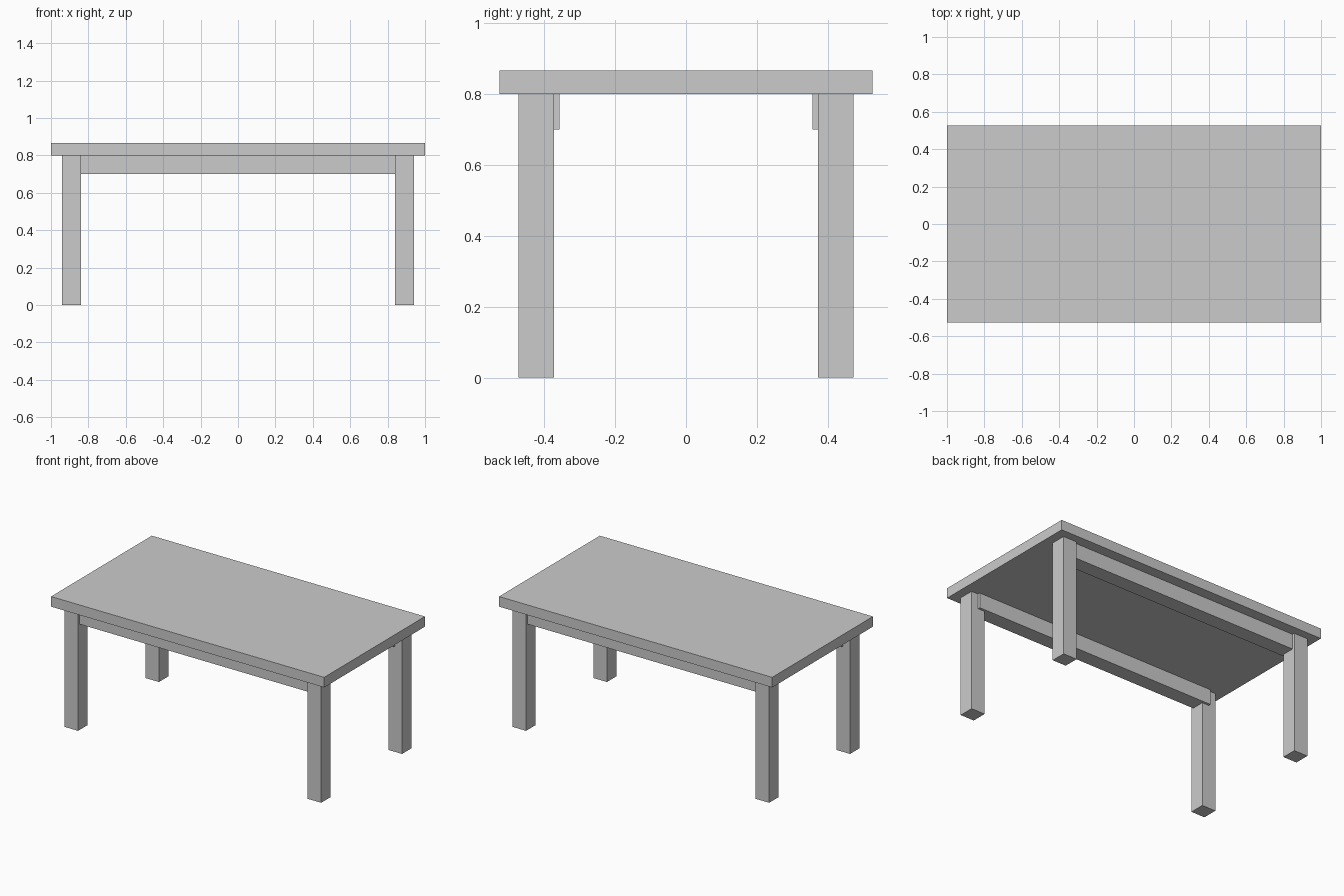
import bpy

if "Cube" in bpy.data.objects:
    bpy.data.objects.remove(bpy.data.objects["Cube"])


def box(name, size, location):
    """Axis-aligned box given full size and centre."""
    bpy.ops.mesh.primitive_cube_add(size=1, location=location)
    obj = bpy.context.object
    obj.name = name
    obj.scale = size
    bpy.ops.object.transform_apply(location=False, rotation=False, scale=True)
    return obj


LEG_H, TOP_T, LEG_W = 0.80, 0.067, 0.10

# Table top
box("table_top", (2.0, 1.054, TOP_T), (0, 0, LEG_H + TOP_T / 2))

for y_sign, side in ((-1, "front"), (1, "back")):
    # Legs at the corners
    for x_sign, end in ((-1, "left"), (1, "right")):
        box(f"{side}_{end}_leg", (LEG_W, LEG_W, LEG_H),
            (x_sign * 0.89, y_sign * 0.423, LEG_H / 2))
    # Long rail running between leg centres, set slightly inward
    box(f"{side}_rail", (1.78, 0.10, 0.10), (0, y_sign * 0.407, LEG_H - 0.05))
